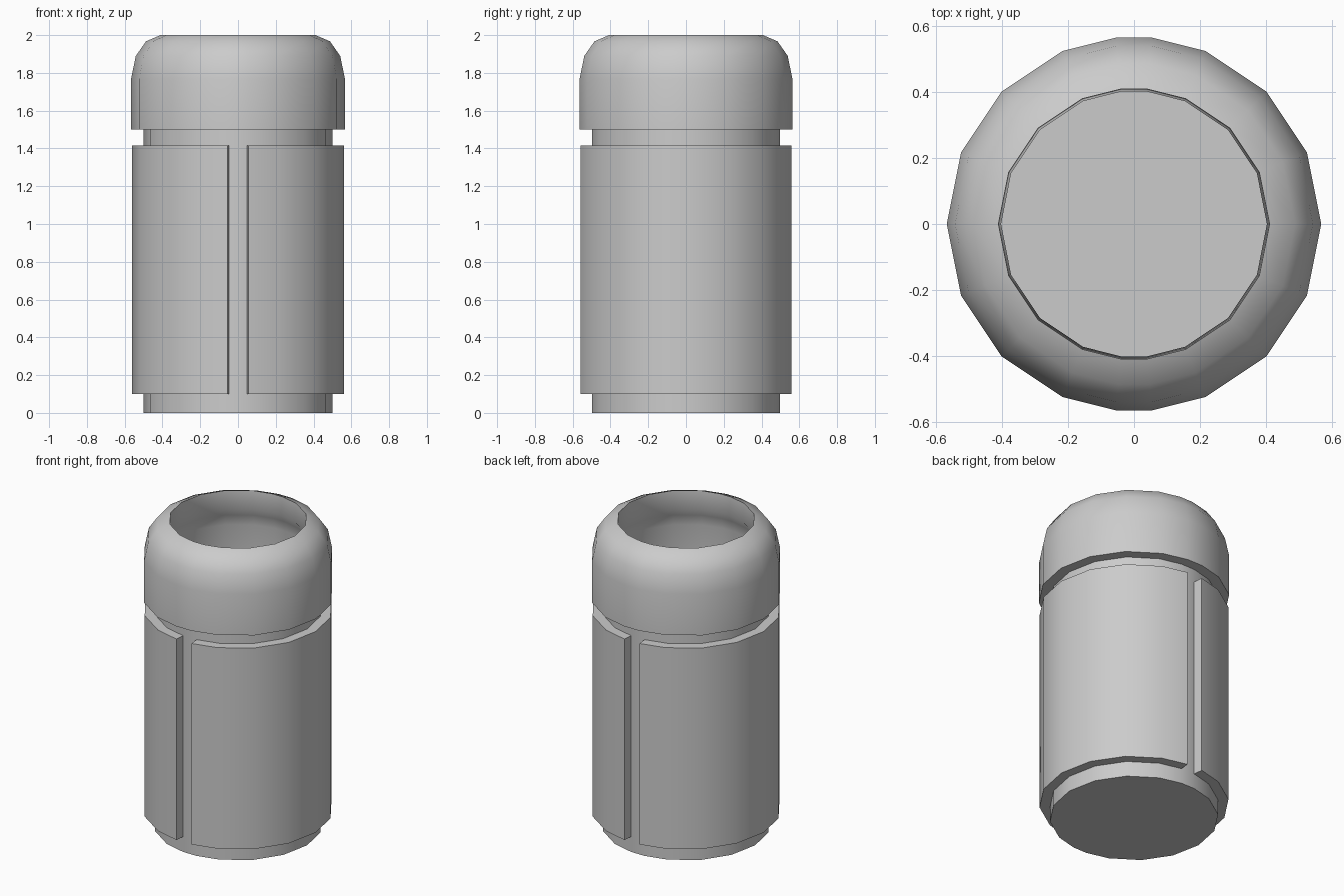
import bpy
import bmesh
from math import cos, sin, pi, radians

old = bpy.data.objects.get("Cube")
if old:
    bpy.data.objects.remove(old, do_unlink=True)

grey = bpy.data.materials.new("mid_grey")
grey.use_nodes = True
COLOUR = (0.6, 0.6, 0.6, 1)
grey.diffuse_color = COLOUR
grey.node_tree.nodes["Principled BSDF"].inputs["Base Color"].default_value = COLOUR

GAP = radians(5.6)   # half the slot angle at front and back
STEP = pi / 8

# Angles along one side, from the front slot round to the back slot
side = [-pi / 2 + GAP] + [STEP * i for i in range(-3, 4)] + [pi / 2 - GAP]
around = side + [a + pi for a in side]


def sweep(name, profile, angles, closed_turn, closed_profile=True):
    """Sweep a (radius, height) profile through a list of angles."""
    bm = bmesh.new()
    rings = [[bm.verts.new((r * cos(a), r * sin(a), z)) for r, z in profile]
             for a in angles]
    n, m = len(rings), len(profile)
    for i in range(n if closed_turn else n - 1):
        p, q = rings[i], rings[(i + 1) % n]
        for j in range(m if closed_profile else m - 1):
            k = (j + 1) % m
            bm.faces.new((p[j], q[j], q[k], p[k]))
    if not closed_turn:
        bm.faces.new(rings[0])
        bm.faces.new(rings[-1][::-1])
    if not closed_profile:
        bm.faces.new([ring[0] for ring in rings][::-1])
        bm.faces.new([ring[-1] for ring in rings])
    bmesh.ops.recalc_face_normals(bm, faces=bm.faces[:])
    mesh = bpy.data.meshes.new(name)
    bm.to_mesh(mesh)
    bm.free()
    mesh.materials.append(grey)
    obj = bpy.data.objects.new(name, mesh)
    bpy.context.collection.objects.link(obj)
    bpy.ops.object.select_all(action='DESELECT')
    obj.select_set(True)
    bpy.context.view_layer.objects.active = obj
    bpy.ops.object.shade_smooth_by_angle(angle=radians(42))
    return obj


# Inner core, seen at the base, the neck and the slots
sweep("core", [(0.5, 0), (0.5, 1.56)], around, True, False)

# Two curved side panels
panel = [(0.445, 0.1), (0.562, 0.1), (0.562, 1.415), (0.445, 1.415)]
sweep("left_panel", panel, side, False)
sweep("right_panel", panel, [a + pi for a in side], False)

# Rounded hollow cap with an open top
cap = [(0.445, 1.5), (0.566, 1.5), (0.566, 1.77), (0.541, 1.89),
       (0.487, 1.967), (0.41, 2.0), (0.402, 1.88), (0.43, 1.83), (0.445, 1.76)]
sweep("cap", cap, around, True)
